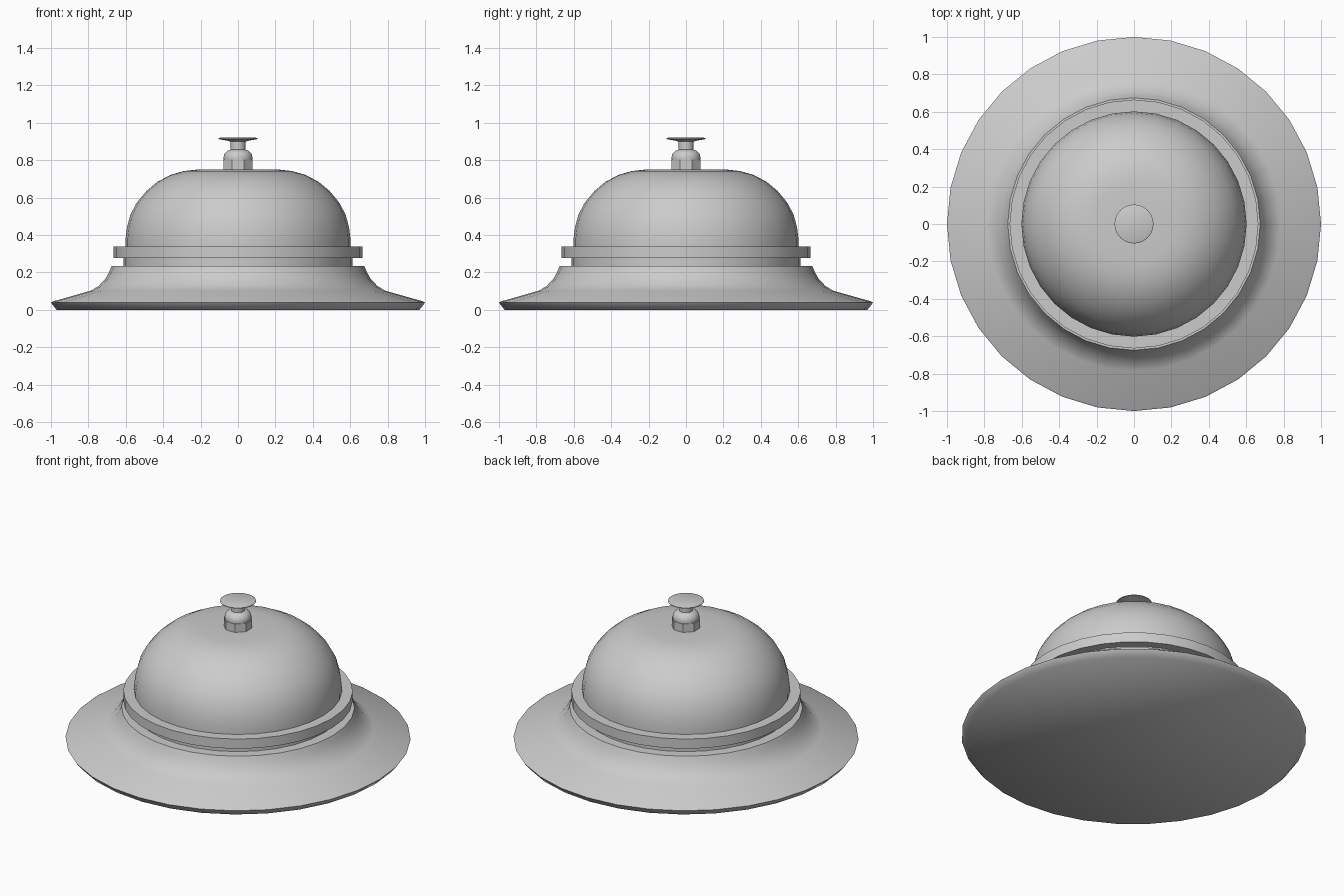
import bpy, bmesh, math

if "Cube" in bpy.data.objects:
    bpy.data.objects.remove(bpy.data.objects["Cube"])


def lathe(name, profile, sides=32, turn=0.0, angle=40):
    """Revolve (radius, z) points, listed bottom to top, into a closed solid."""
    bm = bmesh.new()
    rings = []
    for r, z in profile:
        rings.append([bm.verts.new((r * math.cos(turn + i * math.tau / sides),
                                    r * math.sin(turn + i * math.tau / sides), z))
                      for i in range(sides)])
    for a, b in zip(rings, rings[1:]):
        for i in range(sides):
            j = (i + 1) % sides
            bm.faces.new((a[i], a[j], b[j], b[i]))
    bm.faces.new(rings[0][::-1])
    bm.faces.new(rings[-1])
    bm.normal_update()
    mesh = bpy.data.meshes.new(name)
    bm.to_mesh(mesh)
    bm.free()
    obj = bpy.data.objects.new(name, mesh)
    bpy.context.collection.objects.link(obj)
    bpy.ops.object.select_all(action='DESELECT')
    obj.select_set(True)
    bpy.context.view_layer.objects.active = obj
    bpy.ops.object.shade_smooth_by_angle(angle=math.radians(angle))
    return obj


# Flared base with a thin bevelled lip
lathe("base", [(0.97, 0), (1.0, 0.038), (0.99, 0.045), (0.785, 0.103),
               (0.745, 0.128), (0.71, 0.165), (0.69, 0.2), (0.675, 0.235)], angle=60)

# Recessed neck and the collar on top of it
lathe("neck", [(0.612, 0.23), (0.612, 0.285)])
lathe("collar", [(0.665, 0.278), (0.665, 0.34)])

# Bell dome
lathe("bell_dome", [(0.602, 0.335), (0.602, 0.375), (0.594, 0.44), (0.575, 0.51),
                    (0.54, 0.575), (0.49, 0.635), (0.43, 0.685), (0.36, 0.722),
                    (0.29, 0.742), (0.22, 0.75), (0.08, 0.75)])

# Octagonal nut with its rounded cap
lathe("nut", [(0.084, 0.745), (0.084, 0.803)], sides=8, turn=math.pi / 8)
lathe("nut_cap", [(0.076, 0.8), (0.078, 0.815), (0.072, 0.835), (0.058, 0.85),
                  (0.04, 0.856)])

# Plunger stem and push button
lathe("plunger_stem", [(0.039, 0.85), (0.039, 0.905)])
lathe("push_button", [(0.045, 0.9), (0.06, 0.905), (0.104, 0.913), (0.104, 0.917),
                      (0.095, 0.921)])
